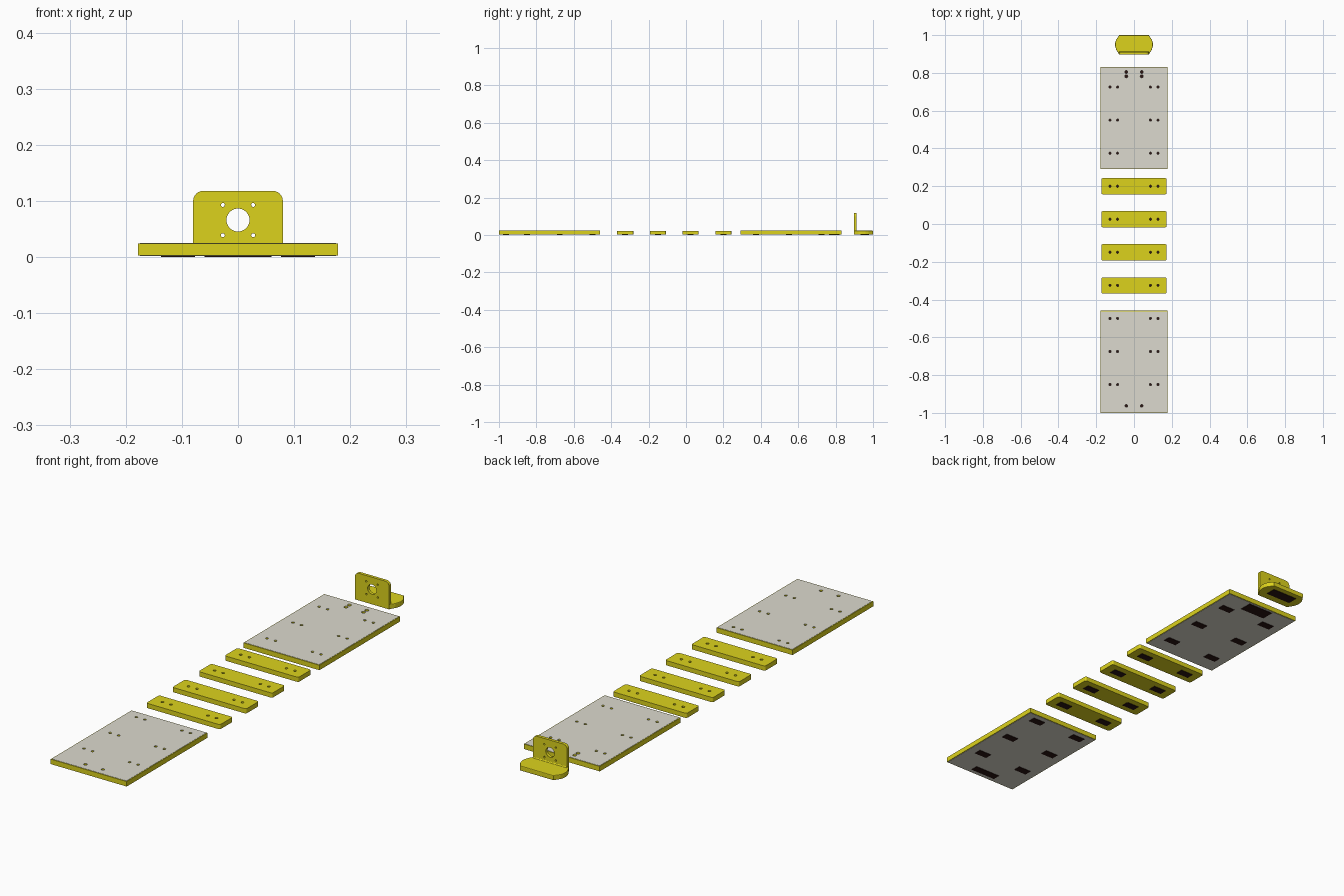
import bpy, math
from mathutils import Matrix

if "Cube" in bpy.data.objects:
    bpy.data.objects.remove(bpy.data.objects["Cube"])


def material(name, rgb):
    m = bpy.data.materials.new(name)
    m.diffuse_color = (*rgb, 1)
    m.use_nodes = True
    m.node_tree.nodes["Principled BSDF"].inputs["Base Color"].default_value = m.diffuse_color
    return m


YELLOW = material("yellow", (0.72, 0.65, 0.012))
PANEL = material("panel_grey", (0.72, 0.70, 0.62))
DARK = material("dark_brown", (0.025, 0.008, 0.006))


def circle(x, y, r, n=20):
    return [(x + r * math.cos(2 * math.pi * i / n),
             y + r * math.sin(2 * math.pi * i / n)) for i in range(n)]


def round_rect(x0, x1, y0, y1, r, n=5, corners=(1, 1, 1, 1)):
    pts = []
    spots = [(x1, y1, -1, -1), (x0, y1, 1, -1), (x0, y0, 1, 1), (x1, y0, -1, 1)]
    for k, (cx, cy, sx, sy) in enumerate(spots):
        if r == 0 or not corners[k]:
            pts.append((cx, cy))
            continue
        for i in range(n + 1):
            a = math.pi / 2 * (k + i / n)
            pts.append((cx + sx * r + r * math.cos(a), cy + sy * r + r * math.sin(a)))
    return pts


def plate(name, outline, holes, z0, z1, mat, bevel=0.0, matrix=None):
    """Extruded outline with through holes, turned into a mesh."""
    cu = bpy.data.curves.new(name, 'CURVE')
    cu.dimensions = '2D'
    cu.fill_mode = 'BOTH'
    cu.extrude = (z1 - z0) / 2 - bevel
    cu.bevel_depth = bevel
    cu.bevel_resolution = 1
    cu.offset = -bevel
    for loop in [outline] + holes:
        s = cu.splines.new('POLY')
        s.points.add(len(loop) - 1)
        for p, (x, y) in zip(s.points, loop):
            p.co = (x, y, 0, 1)
        s.use_cyclic_u = True
    tmp = bpy.data.objects.new(name + "_curve", cu)
    bpy.context.collection.objects.link(tmp)
    deps = bpy.context.evaluated_depsgraph_get()
    mesh = bpy.data.meshes.new_from_object(tmp.evaluated_get(deps))
    bpy.data.objects.remove(tmp)
    mesh.transform(Matrix.Translation((0, 0, (z0 + z1) / 2)))
    if matrix:
        mesh.transform(matrix)
    mesh.materials.clear()
    mesh.materials.append(mat)
    for f in mesh.polygons:
        f.use_smooth = False
    ob = bpy.data.objects.new(name, mesh)
    bpy.context.collection.objects.link(ob)
    return ob


def pad(name, x, y, w, d):
    plate(name, round_rect(x - w / 2, x + w / 2, y - d / 2, y + d / 2, 0), [],
          0, 0.003, DARK)


def row_holes(y):
    return [circle(s * x, y, 0.006) for s in (-1, 1) for x in (0.087, 0.127)]


def row_pads(name, y):
    for side, s in (("left", -1), ("right", 1)):
        pad(f"{name}_{side}_pad", s * 0.107, y, 0.06, 0.032)


PITCH = 0.175

# End decks: yellow slab with grey skins above and below
def deck(name, y0, y1, rows, extra):
    holes = extra + [h for y in rows for h in row_holes(y)]
    plate(name + "_slab", round_rect(-0.178, 0.178, y0, y1, 0), holes, 0.003, 0.024, YELLOW)
    skin = round_rect(-0.175, 0.175, y0 + 0.003, y1 - 0.003, 0)
    plate(name + "_top_skin", skin, holes, 0.024, 0.025, PANEL)
    plate(name + "_bottom_skin", skin, holes, 0.002, 0.003, PANEL)
    for i, y in enumerate(rows):
        row_pads(f"{name}_row_{i + 1}", y)


deck("front_deck", -1.0, -0.459, [-0.85 + PITCH * i for i in range(3)],
     [circle(s * 0.041, -0.963, 0.007) for s in (-1, 1)])
pad("front_deck_end_pad", 0, -0.963, 0.12, 0.032)

deck("rear_deck", 0.291, 0.832, [0.375 + PITCH * i for i in range(3)],
     [circle(s * 0.041, y, 0.008) for s in (-1, 1) for y in (0.782, 0.804)])
pad("rear_deck_end_pad", 0, 0.793, 0.12, 0.055)

# Four cross slats between the decks
for i in range(4):
    y = -0.325 + PITCH * i
    plate(f"slat_{i + 1}", round_rect(-0.173, 0.173, y - 0.043, y + 0.043, 0.008, 3),
          row_holes(y), 0.002, 0.022, YELLOW)
    row_pads(f"slat_{i + 1}", y)

# Bracket foot with clipped corners
foot = [(0.08, 0.90), (0.094, 0.922), (0.1, 0.942), (0.1, 0.96), (0.095, 0.975), (0.078, 1.0)]
plate("bracket_foot", foot + [(-x, y) for x, y in reversed(foot)], [],
      0.002, 0.023, YELLOW, bevel=0.003)
pad("bracket_foot_pad", 0, 0.955, 0.12, 0.045)

# Bracket wall with shaft hole and four screw holes
to_wall = Matrix.Translation((0, 0.904, 0)) @ Matrix.Rotation(math.pi / 2, 4, 'X')
wall_holes = [circle(0, 0.066, 0.0205, 32)]
wall_holes += [circle(s * 0.027, z, 0.0035, 16) for s in (-1, 1) for z in (0.039, 0.093)]
plate("bracket_wall", round_rect(-0.08, 0.08, 0.003, 0.118, 0.018, 6, (1, 1, 0, 0)),
      wall_holes, -0.0065, 0.0065, YELLOW, matrix=to_wall)

# Fillet between wall and foot
n = 6
arc = [(0.918 - 0.008 * math.sin(math.pi / 2 * i / n),
        0.030 - 0.008 * math.cos(math.pi / 2 * i / n)) for i in range(n + 1)]
to_side = Matrix(((0, 0, 1, 0), (1, 0, 0, 0), (0, 1, 0, 0), (0, 0, 0, 1)))
plate("bracket_fillet", [(0.908, 0.020), (0.918, 0.020)] + arc + [(0.908, 0.030)], [],
      -0.079, 0.079, YELLOW, matrix=to_side)
